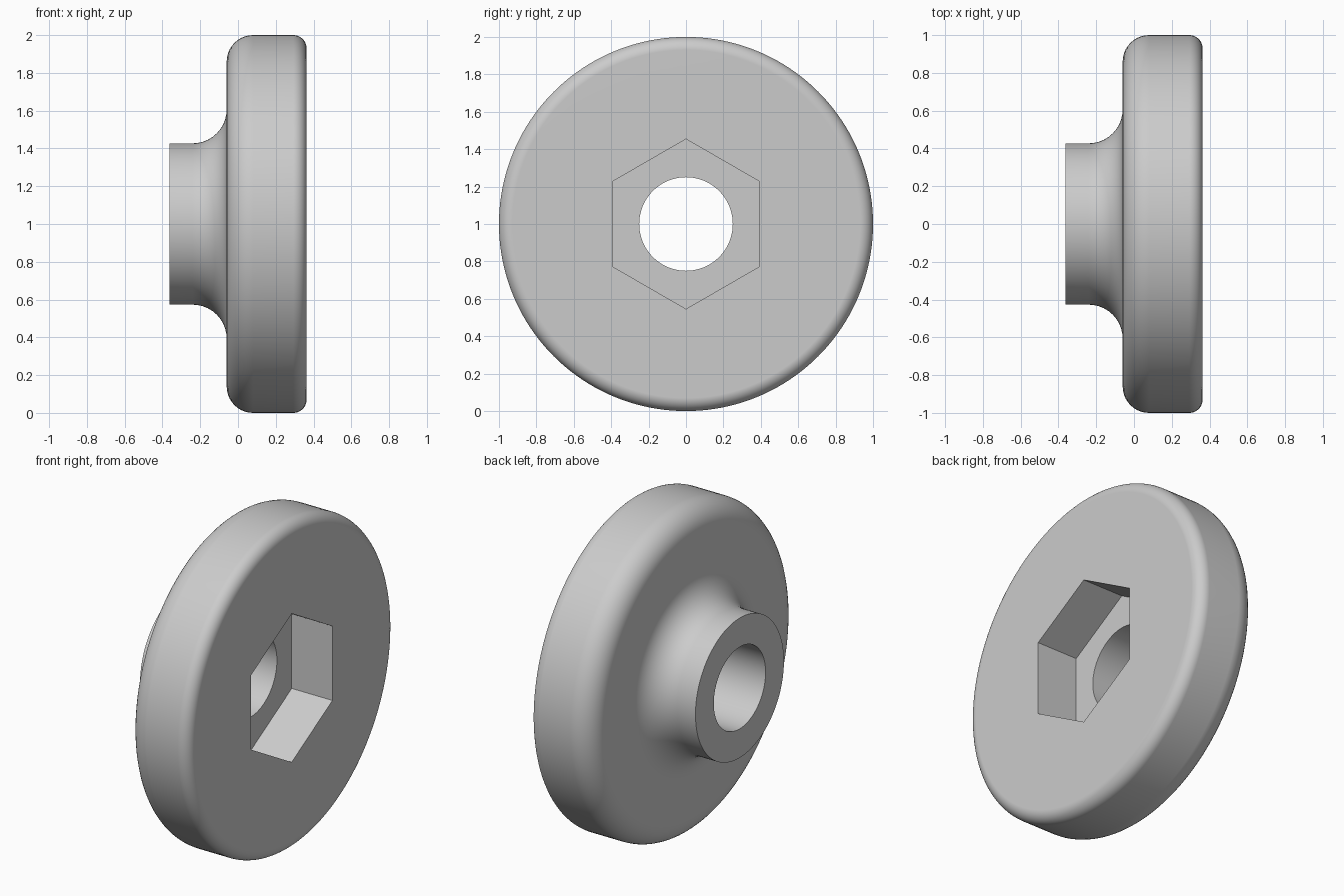
import bpy, bmesh, math
from mathutils import Matrix, Vector

cube = bpy.data.objects.get("Cube")
if cube:
    bpy.data.objects.remove(cube, do_unlink=True)

SEGMENTS = 160
X_HUB, X_BACK, X_FACE = -0.363, -0.06, 0.363    # hub end, flange back, flange face
R_BORE, R_HUB, R_RIM = 0.25, 0.427, 1.0
FILLET, BACK_ROUND, FACE_ROUND = 0.18, 0.14, 0.07
HEX_RADIUS, HEX_DEPTH = 0.454, 0.275


def arc(cx, cr, radius, start, end, steps=10):
    """Points (x, r) along a circular arc, angles in degrees."""
    angles = [math.radians(start + (end - start) * i / steps) for i in range(steps + 1)]
    return [(cx + radius * math.cos(a), cr + radius * math.sin(a)) for a in angles]


def new_object(name, bm):
    bmesh.ops.recalc_face_normals(bm, faces=bm.faces)
    mesh = bpy.data.meshes.new(name)
    bm.to_mesh(mesh)
    bm.free()
    obj = bpy.data.objects.new(name, mesh)
    bpy.context.collection.objects.link(obj)
    return obj


# Flanged wheel: closed profile turned around the x axis
profile = [(X_HUB, R_BORE), (X_HUB, R_HUB)]
profile += arc(X_BACK - FILLET, R_HUB + FILLET, FILLET, -90, 0)
profile += arc(X_BACK + BACK_ROUND, R_RIM - BACK_ROUND, BACK_ROUND, 180, 90)
profile += arc(X_FACE - FACE_ROUND, R_RIM - FACE_ROUND, FACE_ROUND, 90, 0)
profile += [(X_FACE, R_BORE)]

bm = bmesh.new()
verts = [bm.verts.new((x, 0, r)) for x, r in profile]
edges = [bm.edges.new((a, b)) for a, b in zip(verts, verts[1:] + verts[:1])]
bmesh.ops.spin(bm, geom=verts + edges, cent=(0, 0, 0), axis=(1, 0, 0),
               angle=math.tau, steps=SEGMENTS, use_merge=True)
bmesh.ops.remove_doubles(bm, verts=bm.verts, dist=1e-5)
bmesh.ops.translate(bm, verts=bm.verts, vec=(0, 0, R_RIM))
wheel = new_object("flanged_wheel", bm)

# Hexagonal pocket cutter, one corner pointing up
bm = bmesh.new()
ring = [bm.verts.new((X_FACE - HEX_DEPTH, HEX_RADIUS * math.sin(k * math.pi / 3),
                      R_RIM + HEX_RADIUS * math.cos(k * math.pi / 3))) for k in range(6)]
floor = bm.faces.new(ring)
walls = bmesh.ops.extrude_face_region(bm, geom=[floor])
top = [v for v in walls["geom"] if isinstance(v, bmesh.types.BMVert)]
bmesh.ops.translate(bm, verts=top, vec=(HEX_DEPTH + 0.2, 0, 0))
cutter = new_object("hex_pocket_cutter", bm)
if len(cutter.data.polygons) != 8:
    bm = bmesh.new()
    bm.from_mesh(cutter.data)
    bmesh.ops.holes_fill(bm, edges=bm.edges)
    bmesh.ops.recalc_face_normals(bm, faces=bm.faces)
    bm.to_mesh(cutter.data)
    bm.free()
cutter.hide_render = True

# Cut the pocket
cut = wheel.modifiers.new("hex_pocket", "BOOLEAN")
cut.operation = "DIFFERENCE"
cut.solver = "EXACT"
cut.object = cutter
for obj in bpy.context.selected_objects:
    obj.select_set(False)
bpy.context.view_layer.objects.active = wheel
wheel.select_set(True)
bpy.ops.object.modifier_apply(modifier=cut.name)
bpy.data.objects.remove(cutter, do_unlink=True)

# Grey material
grey = bpy.data.materials.new("plain_grey")
grey.use_nodes = True
colour = (0.6, 0.6, 0.6, 1)
grey.diffuse_color = colour
grey.node_tree.nodes["Principled BSDF"].inputs["Base Color"].default_value = colour
wheel.data.materials.clear()
wheel.data.materials.append(grey)

# Smooth rounded surfaces, crisp pocket and hub edges
bpy.ops.object.shade_smooth_by_angle(angle=math.radians(30))
weighted = wheel.modifiers.new("flat_face_normals", "WEIGHTED_NORMAL")
weighted.keep_sharp = True
